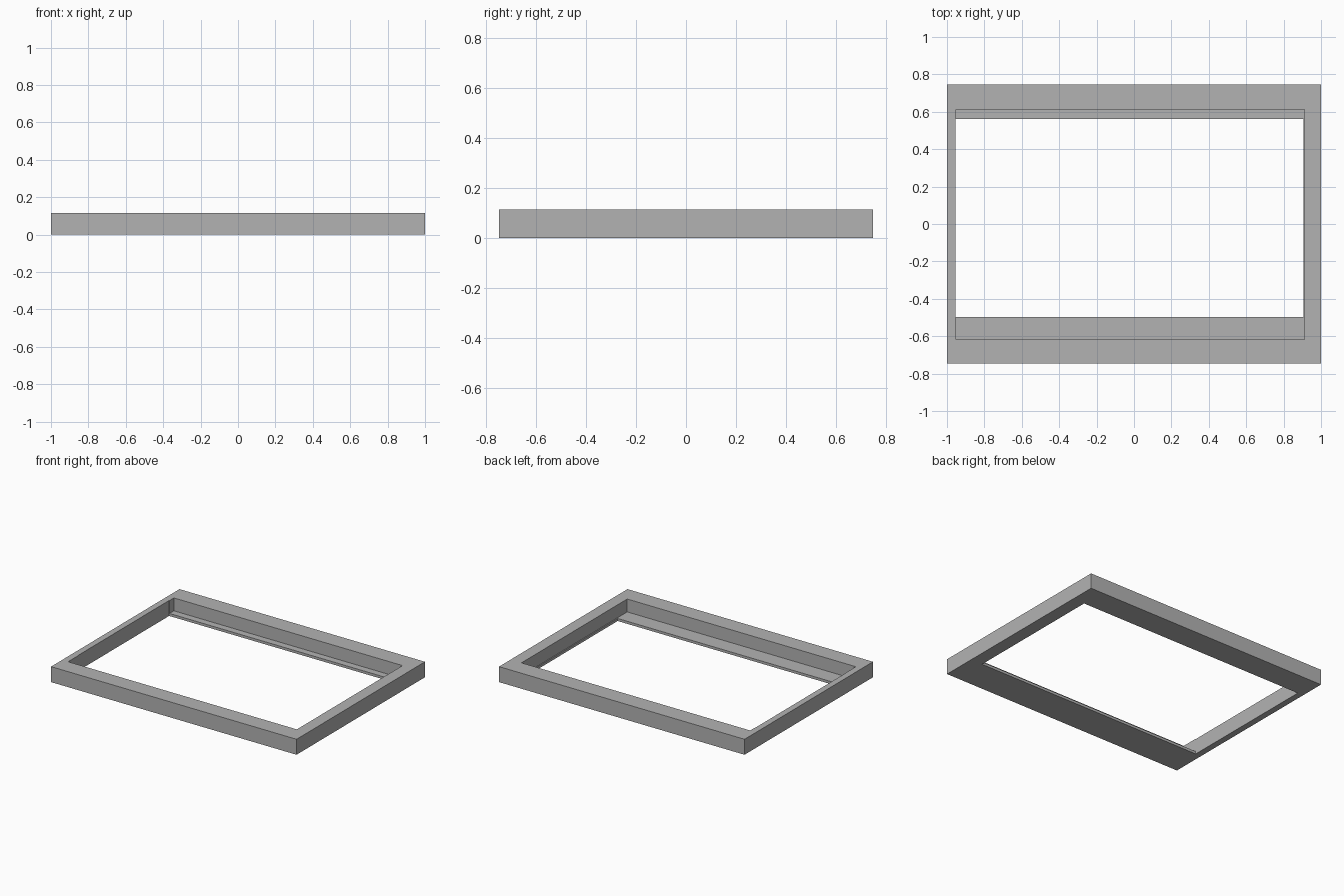
import bpy

if "Cube" in bpy.data.objects:
    bpy.data.objects.remove(bpy.data.objects["Cube"], do_unlink=True)

HEIGHT = 0.114
LIP = 0.019

grey = bpy.data.materials.new("plain grey")
grey.use_nodes = True
colour = (0.45, 0.45, 0.45, 1)
grey.diffuse_color = colour
grey.node_tree.nodes["Principled BSDF"].inputs["Base Color"].default_value = colour


def block(name, x, y, z):
    """Box spanning the given (low, high) ranges."""
    spans = (x, y, z)
    bpy.ops.mesh.primitive_cube_add(size=1, location=[sum(s) / 2 for s in spans])
    ob = bpy.context.object
    ob.name = name
    ob.scale = [s[1] - s[0] for s in spans]
    bpy.ops.object.transform_apply(location=True, rotation=False, scale=True)
    ob.data.materials.append(grey)
    return ob


def cut(target, cutter):
    """Carve the cutter out of the target, then discard the cutter."""
    cutter.hide_render = True
    mod = target.modifiers.new("cut", "BOOLEAN")
    mod.operation = "DIFFERENCE"
    mod.solver = "EXACT"
    mod.object = cutter
    bpy.context.view_layer.objects.active = target
    bpy.ops.object.modifier_apply(modifier=mod.name)
    bpy.data.objects.remove(cutter, do_unlink=True)


# Solid outer slab
frame = block("frame", (-1, 1), (-0.747, 0.747), (0, HEIGHT))

# Upper recess, leaving a thin lip at the bottom
cut(frame, block("recess_cutter", (-0.951, 0.912), (-0.618, 0.612), (LIP, HEIGHT + 0.1)))

# Opening through the whole height
cut(frame, block("opening_cutter", (-0.954, 0.905), (-0.497, 0.561), (-0.1, HEIGHT + 0.2)))
